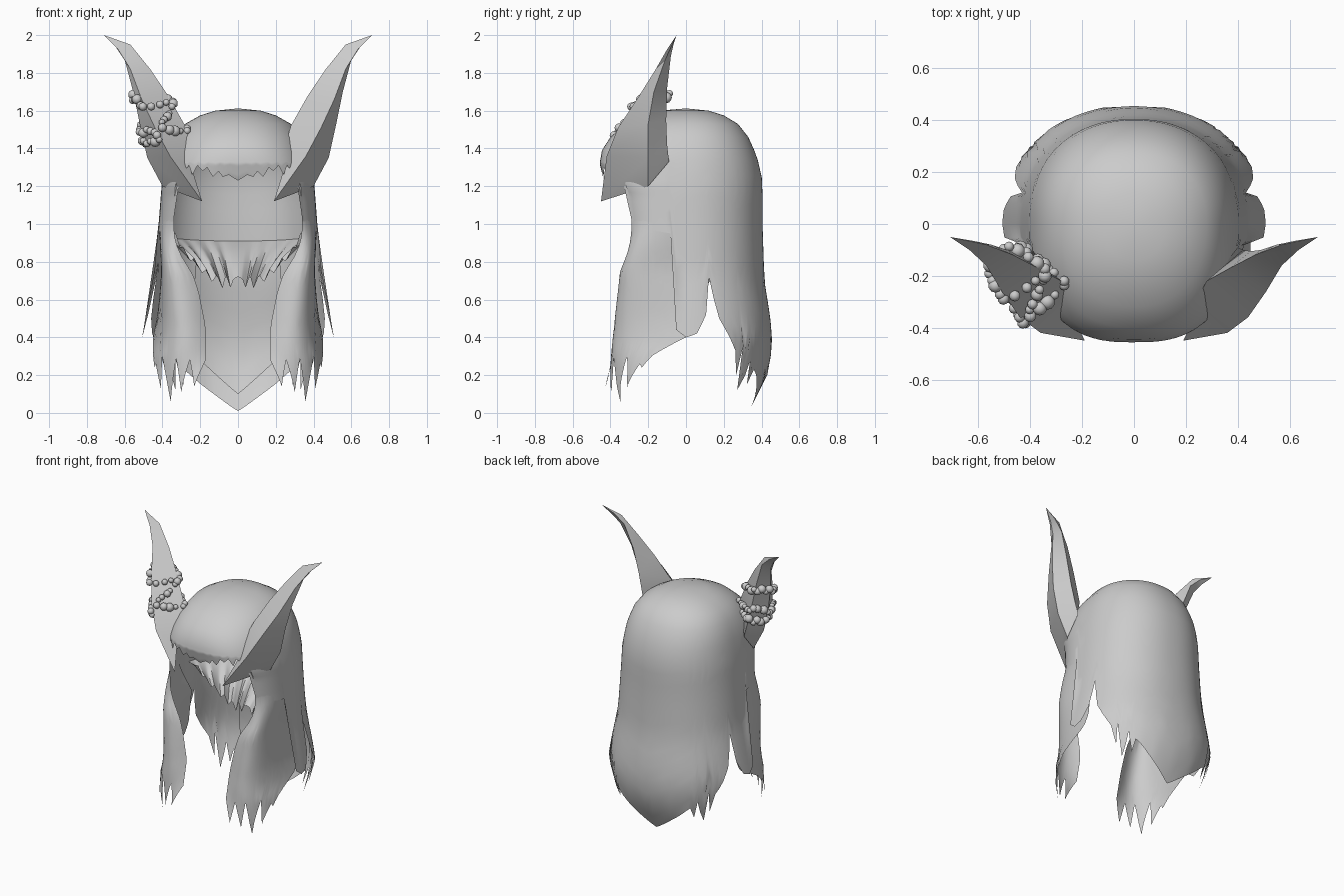
import bpy, bmesh, math, random
from mathutils import Vector

if "Cube" in bpy.data.objects:
    bpy.data.objects.remove(bpy.data.objects["Cube"])

random.seed(4)
grey = bpy.data.materials.new("light grey")
grey.diffuse_color = (0.6, 0.6, 0.6, 1)
grey.use_nodes = True
grey.node_tree.nodes["Principled BSDF"].inputs["Base Color"].default_value = grey.diffuse_color


def lerp(table, t):
    """Piecewise linear lookup in a list of (key, value) with rising keys."""
    if t <= table[0][0]:
        return table[0][1]
    for (a, va), (b, vb) in zip(table, table[1:]):
        if t <= b:
            return va + (vb - va) * (t - a) / (b - a)
    return table[-1][1]


def add_grid(name, columns, angle=40):
    """Surface through columns of points, smooth except at sharp edges."""
    n = len(columns[0])
    verts = [p for c in columns for p in c]
    faces = [(i * n + j, (i + 1) * n + j, (i + 1) * n + j + 1, i * n + j + 1)
             for i in range(len(columns) - 1) for j in range(n - 1)]
    mesh = bpy.data.meshes.new(name)
    mesh.from_pydata(verts, [], faces)
    mesh.materials.append(grey)
    bm = bmesh.new()
    bm.from_mesh(mesh)
    bmesh.ops.remove_doubles(bm, verts=bm.verts, dist=0.0005)
    bmesh.ops.recalc_face_normals(bm, faces=bm.faces)
    bm.to_mesh(mesh)
    bm.free()
    ob = bpy.data.objects.new(name, mesh)
    bpy.context.collection.objects.link(ob)
    bpy.ops.object.select_all(action='DESELECT')
    ob.select_set(True)
    bpy.context.view_layer.objects.active = ob
    bpy.ops.object.shade_smooth_by_angle(angle=math.radians(angle))


# Hair silhouette: half width, back depth and front depth by height
WIDTH = [(0, .40), (.2, .455), (.4, .508), (.55, .48), (.75, .44), (1, .42), (1.2, .405),
         (1.36, .375), (1.46, .335), (1.53, .28), (1.575, .20), (1.6, .12), (1.612, 0)]
BACK = [(0, .33), (.2, .43), (.35, .458), (.5, .447), (.7, .415), (1, .405), (1.23, .405),
        (1.36, .375), (1.46, .33), (1.53, .275), (1.575, .20), (1.6, .12), (1.612, 0)]
FRONT = [(1, .37), (1.15, .39), (1.25, .44), (1.32, .457), (1.39, .445), (1.46, .40), (1.53, .32),
         (1.575, .22), (1.6, .14), (1.612, 0)]


def hair_point(deg, z, scale=1.0):
    """Point on the hair; deg is 0 at the back and 180 at the front."""
    s, c = math.sin(math.radians(deg)), math.cos(math.radians(deg))
    n = 2.2 if c > 0 else lerp([(1.2, 3), (1.5, 2.2)], z)
    x = math.copysign(abs(s) ** (2 / n), s) * lerp(WIDTH, z)
    y = math.copysign(abs(c) ** (2 / n), c) * lerp(BACK if c > 0 else FRONT, z)
    return Vector((x * scale, y * scale, z))


def hair_sheet(name, start, stop, levels, hem, steps, scale=1.0):
    columns = []
    for deg in range(start, stop + 1, 3):
        bottom = lerp(hem, abs(deg))
        low = levels[-1]
        zs = levels + [low + (bottom - low) * k / steps for k in range(1, steps + 1)]
        columns.append([hair_point(deg, z, scale) for z in zs])
    add_grid(name, columns)


# Main hair with fringe, face opening, side slits and ragged back hem
main_hem = [(0, .01), (24, .15), (36, .23), (39, .15), (42, .28), (48, .12), (51, .34),
            (54, .20), (57, .33), (63, .42), (69, .50), (72, .60), (75, .72), (78, .52),
            (84, .42), (90, .40), (93, .44), (96, .95), (132, 1.0), (135, 1.30), (141, 1.29),
            (144, 1.31), (150, 1.26), (153, 1.31), (159, 1.28), (162, 1.30), (168, 1.25),
            (171, 1.28), (174, 1.25), (177, 1.26), (180, 1.23)]
hair_sheet("main_hair", -180, 180, [1.612, 1.6, 1.575, 1.53, 1.46, 1.39, 1.34], main_hem, 14)

# Long under layer at the centre back
hair_sheet("under_back_layer", -30, 30, [.85], [(0, .10), (24, .28), (30, .34)], 7, 0.96)

# Nape layer sloping forward from the back wall to a jagged hem
nape_hem = [(0, .72), (.07, .71), (.12, .66), (.19, .73), (.25, .66), (.34, .73), (.42, .69),
            (.5, .76), (.58, .74), (.7, .82), (.76, .80), (.88, .88), (.92, .87), (1, .95)]
columns = []
for i in range(-40, 41):
    f = i / 40
    wall = hair_point(f * 86, .91 + .04 * f * f, .99)
    front = Vector((f * .33, .10 - .08 * f * f, lerp(nape_hem, abs(f))))
    bend = (wall + front) / 2 + Vector((0, -.02, .03 * (1 - f * f)))
    columns.append([wall * (1 - t) ** 2 + bend * 2 * t * (1 - t) + front * t * t
                    for t in (0, .2, .4, .6, .8, 1)])
add_grid("nape_layer", columns)

# Front locks: inner edge, middle and rear edge of the sheet by height
INNER = [(.13, (.20, -.44)), (.28, (.17, -.38)), (.45, (.17, -.34)), (.65, (.21, -.33)),
         (.93, (.31, -.31)), (1.2, (.32, -.30))]
MIDDLE = [(.06, (.35, -.36)), (.3, (.37, -.39)), (.5, (.38, -.37)), (.7, (.40, -.34)),
          (.95, (.41, -.32)), (1.2, (.40, -.31))]
REAR = [(.15, (.46, -.24)), (.3, (.46, -.13)), (.4, (.45, .02)), (.5, (.43, .05)),
        (.8, (.385, .03)), (1.2, (.405, -.01))]
INNER, MIDDLE, REAR = ([(z, Vector(p)) for z, p in t] for t in (INNER, MIDDLE, REAR))
lock_hem = [(0, .28), (.1, .14), (.2, .28), (.32, .11), (.4, .29), (.54, .06),
            (.66, .30), (.74, .13), (.84, .26), (.88, .24), (1, .43)]

for side, label in ((1, "right"), (-1, "left")):
    columns = []
    for i in range(51):
        u = i / 50
        bottom = lerp(lock_hem, u)
        col = []
        for k in range(17):
            z = 1.08 + (bottom - 1.08) * k / 16
            a, m, b = lerp(INNER, z), lerp(MIDDLE, z), lerp(REAR, z)
            ctrl = m.lerp(2 * m - (a + b) / 2, .6)
            p = (a * (1 - u) ** 2 + ctrl * 2 * u * (1 - u) + b * u * u).to_3d()
            p.z = z
            # the upper part merges with the main hair
            p = p.lerp(hair_point(133 - 37 * u, z, .998), lerp([(.75, 0), (1, 1)], z))
            col.append((side * p.x, p.y, z))
        columns.append(col)
    add_grid(label + "_front_lock", columns)

# Horns: four ridges running from the open base to a shared tip
TIP = (.71, -.05, 2.0)
RIDGES = [
    [(.19, -.45, 1.12), (.36, -.42, 1.36), (.44, -.36, 1.51), (.51, -.26, 1.66), (.57, -.16, 1.82), (.635, -.10, 1.925), TIP],
    [(.40, -.20, 1.20), (.48, -.20, 1.35), (.52, -.20, 1.53), (.555, -.17, 1.70), (.60, -.11, 1.87), (.645, -.08, 1.935), TIP],
    [(.40, -.09, 1.33), (.42, -.10, 1.42), (.45, -.105, 1.55), (.49, -.10, 1.72), (.55, -.08, 1.89), (.62, -.065, 1.955), TIP],
    [(.24, -.35, 1.28), (.25, -.28, 1.42), (.28, -.22, 1.52), (.37, -.17, 1.68), (.465, -.12, 1.82), (.57, -.08, 1.95), TIP],
]
for side, label in ((1, "right"), (-1, "left")):
    columns = [[(side * x, y, z) for x, y, z in r] for r in RIDGES + RIDGES[:1]]
    add_grid(label + "_horn", columns, 30)


# Bead strings wound around the left horn
def horn_point(turn, t):
    """Point on the left horn, turn 0..4 around the ridges, t along it."""
    def on_ridge(i):
        k = min(int(t), 5)
        r = RIDGES[i % 4]
        return Vector(r[k]).lerp(Vector(r[k + 1]), t - k)
    i = int(turn)
    p = on_ridge(i).lerp(on_ridge(i + 1), turn - i)
    centre = sum((on_ridge(j) for j in range(4)), Vector()) / 4
    p += (p - centre).normalized() * .016
    return Vector((-p.x, p.y, p.z))


strings = [(0, 4, 2.85, 2.75, 18), (0, 4, 1.8, 1.9, 22),
           (0.1, 2.9, 1.6, 1.1, 14), (3.1, 3.9, 2.7, 1.95, 6)]
bm = bmesh.new()
for turn0, turn1, t0, t1, count in strings:
    for k in range(count):
        f = (k + random.uniform(-.2, .2)) / count
        p = horn_point(max(0, turn0 + (turn1 - turn0) * f), t0 + (t1 - t0) * f)
        p.z += random.uniform(-.015, .015)
        new = bmesh.ops.create_icosphere(bm, subdivisions=2, radius=random.uniform(.017, .03))
        bmesh.ops.translate(bm, verts=new["verts"], vec=p)
mesh = bpy.data.meshes.new("horn_beads")
bm.to_mesh(mesh)
bm.free()
mesh.materials.append(grey)
bpy.context.collection.objects.link(bpy.data.objects.new("horn_beads", mesh))
for poly in mesh.polygons:
    poly.use_smooth = True
